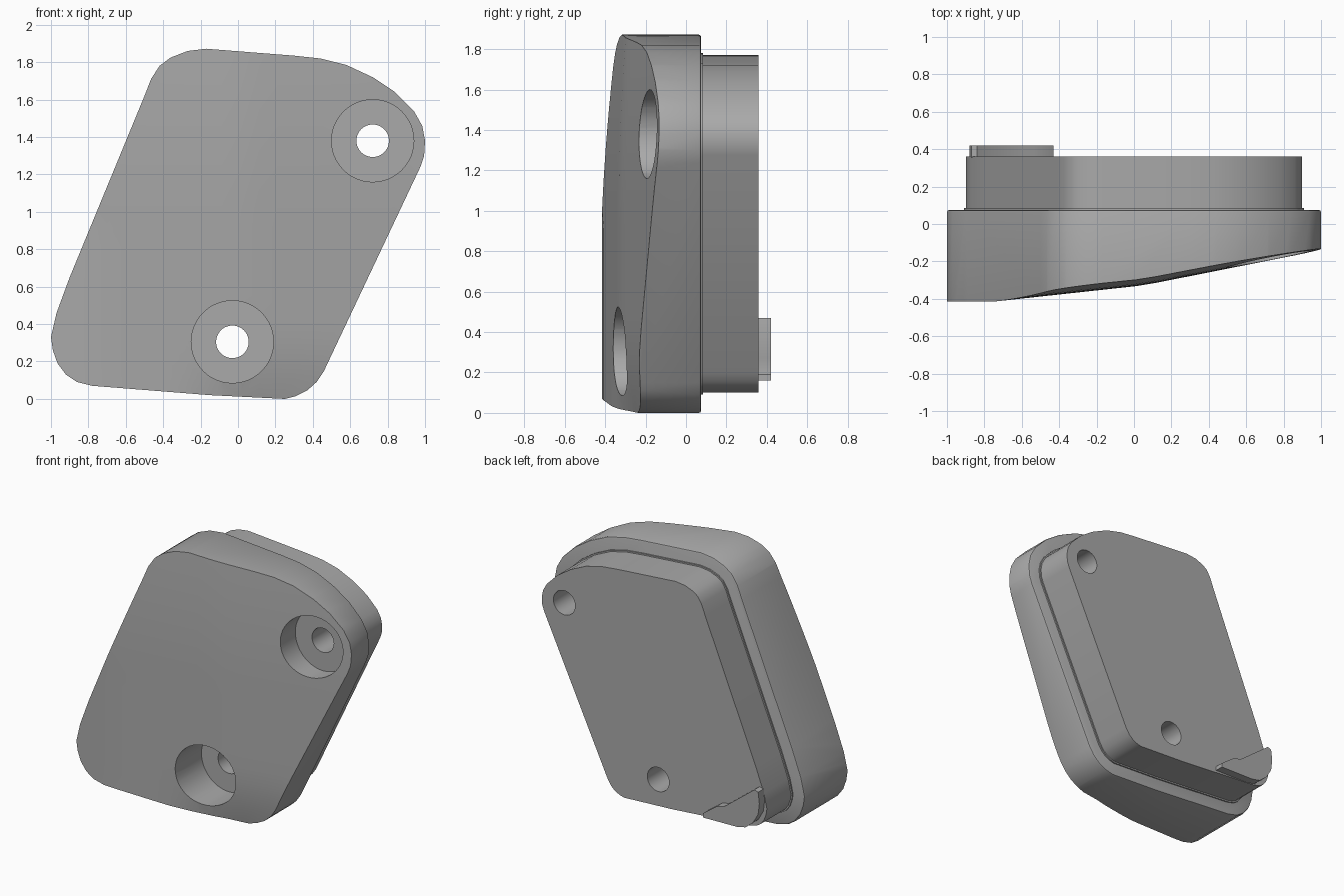
import bpy, bmesh
from math import hypot, radians
from mathutils import Matrix, Vector

if "Cube" in bpy.data.objects:
    bpy.data.objects.remove(bpy.data.objects["Cube"], do_unlink=True)

grey = bpy.data.materials.new("grey")
grey.use_nodes = True
grey.diffuse_color = (0.4, 0.4, 0.4, 1)
grey.node_tree.nodes["Principled BSDF"].inputs["Base Color"].default_value = (0.4, 0.4, 0.4, 1)

# Leaning rounded outline (x, z), counter-clockwise seen from the front
OUTLINE = [(-1, .33), (-.99, .26), (-.965, .19), (-.92, .13), (-.86, .09), (-.78, .07),
           (-.15, .02), (.25, 0), (.31, .015), (.37, .045), (.42, .09), (.46, .15),
           (.975, 1.24), (.995, 1.3), (1, 1.38), (.985, 1.46), (.94, 1.54), (.84, 1.64),
           (.72, 1.72), (.58, 1.785), (.44, 1.82), (.3, 1.835), (-.17, 1.872), (-.27, 1.86),
           (-.36, 1.825), (-.42, 1.78), (-.465, 1.71), (-.5, 1.62), (-.9, .65), (-.97, .46)]
TAB = [(-.88, .38), (-.87, .3), (-.83, .23), (-.77, .18), (-.7, .165), (-.43, .16), (-.43, .19),
       (-.54, .27), (-.6, .285), (-.84, .47), (-.87, .46)]
HOLES = [(.72, 1.38), (-.03, .305)]
BACK = .075


def inset(points, dist):
    """Offset a closed counter-clockwise outline inward."""
    result = []
    for i, p in enumerate(points):
        a, b = Vector(points[i - 1]), Vector(points[(i + 1) % len(points)])
        p = Vector(p)
        d1, d2 = (p - a).normalized(), (b - p).normalized()
        n1, n2 = Vector((-d1.y, d1.x)), Vector((-d2.y, d2.x))
        result.append(p + (n1 + n2) * dist / (1 + n1.dot(n2)))
    return result


def prism(points, y0, y1):
    """Extrude an outline from y0 (front) to y1 (back)."""
    bm = bmesh.new()
    front = bm.faces.new([bm.verts.new((x, y0, z)) for x, z in points])
    made = bmesh.ops.extrude_face_region(bm, geom=[front], use_keep_orig=True)
    for v in made["geom"]:
        if isinstance(v, bmesh.types.BMVert):
            v.co.y = y1
    bmesh.ops.recalc_face_normals(bm, faces=bm.faces)
    return bm


def finish(bm, name):
    mesh = bpy.data.meshes.new(name)
    bm.to_mesh(mesh)
    bm.free()
    mesh.materials.append(grey)
    obj = bpy.data.objects.new(name, mesh)
    bpy.context.collection.objects.link(obj)
    return obj


def activate(obj):
    bpy.ops.object.select_all(action="DESELECT")
    obj.select_set(True)
    bpy.context.view_layer.objects.active = obj


def bore(obj, radius, y0, y1):
    """Cut both screw positions with a cylinder along y."""
    for x, z in HOLES:
        bm = bmesh.new()
        place = Matrix.Translation((x, (y0 + y1) / 2, z)) @ Matrix.Rotation(radians(90), 4, "X")
        bmesh.ops.create_cone(bm, cap_ends=True, segments=48, radius1=radius, radius2=radius,
                              depth=y1 - y0, matrix=place)
        cutter = finish(bm, "cutter")
        cutter.hide_render = True
        activate(obj)
        mod = obj.modifiers.new("bore", "BOOLEAN")
        mod.operation, mod.solver, mod.object = "DIFFERENCE", "EXACT", cutter
        bpy.ops.object.modifier_apply(modifier=mod.name)
        bpy.data.objects.remove(cutter, do_unlink=True)


def smooth(obj):
    activate(obj)
    bpy.ops.object.shade_smooth_by_angle(angle=radians(30))


def front_y(x, z):
    """Sloping front surface, falling away at the top and the lower right corner."""
    knots = [(-1.1, -.415), (-.75, -.415), (.05, -.328), (1.1, -.12)]
    for (x0, a), (x1, b) in zip(knots, knots[1:]):
        if x <= x1:
            y = a + (b - a) * (x - x0) / (x1 - x0)
            break
    y += .035 * max(0, (z - 1) / .87) ** 2
    ramp = min(1, max(0, (x + .3) / .4))
    return y + .05 * ramp * max(0, 1 - z / .4) ** 2


# Main body: bevelled back rim, sliced and shaped front
bm = prism(OUTLINE, -1, BACK)
rim = [e for e in bm.edges if all(v.co.y > 0 for v in e.verts)]
bmesh.ops.bevel(bm, geom=rim, offset=.012, segments=2, profile=.5, affect="EDGES")
for axis in (Vector((1, 0, 0)), Vector((0, 0, 1))):
    for i in range(-10, 20):
        faces = [f for f in bm.faces if all(v.co.y < -.9 for v in f.verts)]
        geom = {g for f in faces for g in (f, *f.edges, *f.verts)}
        bmesh.ops.bisect_plane(bm, geom=list(geom), dist=.0005,
                               plane_co=axis * (i * .1 + .013), plane_no=axis)
for v in bm.verts:
    if v.co.y < -.9:
        v.co.y = front_y(v.co.x, v.co.z)
body = finish(bm, "main_body")
bore(body, .22, -1, -.06)
bore(body, .087, -1, 1)
smooth(body)

# Stepped back plate
plate = finish(prism(inset(OUTLINE, .1), BACK - .005, .36), "back_plate")
bore(plate, .087, -1, 1)
smooth(plate)

# Thin fillet where the plate meets the body
smooth(finish(prism(inset(OUTLINE, .09), BACK - .005, BACK + .01), "step_fillet"))
bore(bpy.data.objects["step_fillet"], .087, -1, 1)

# Locating tab on the back
smooth(finish(prism(TAB, .355, .42), "locating_tab"))
